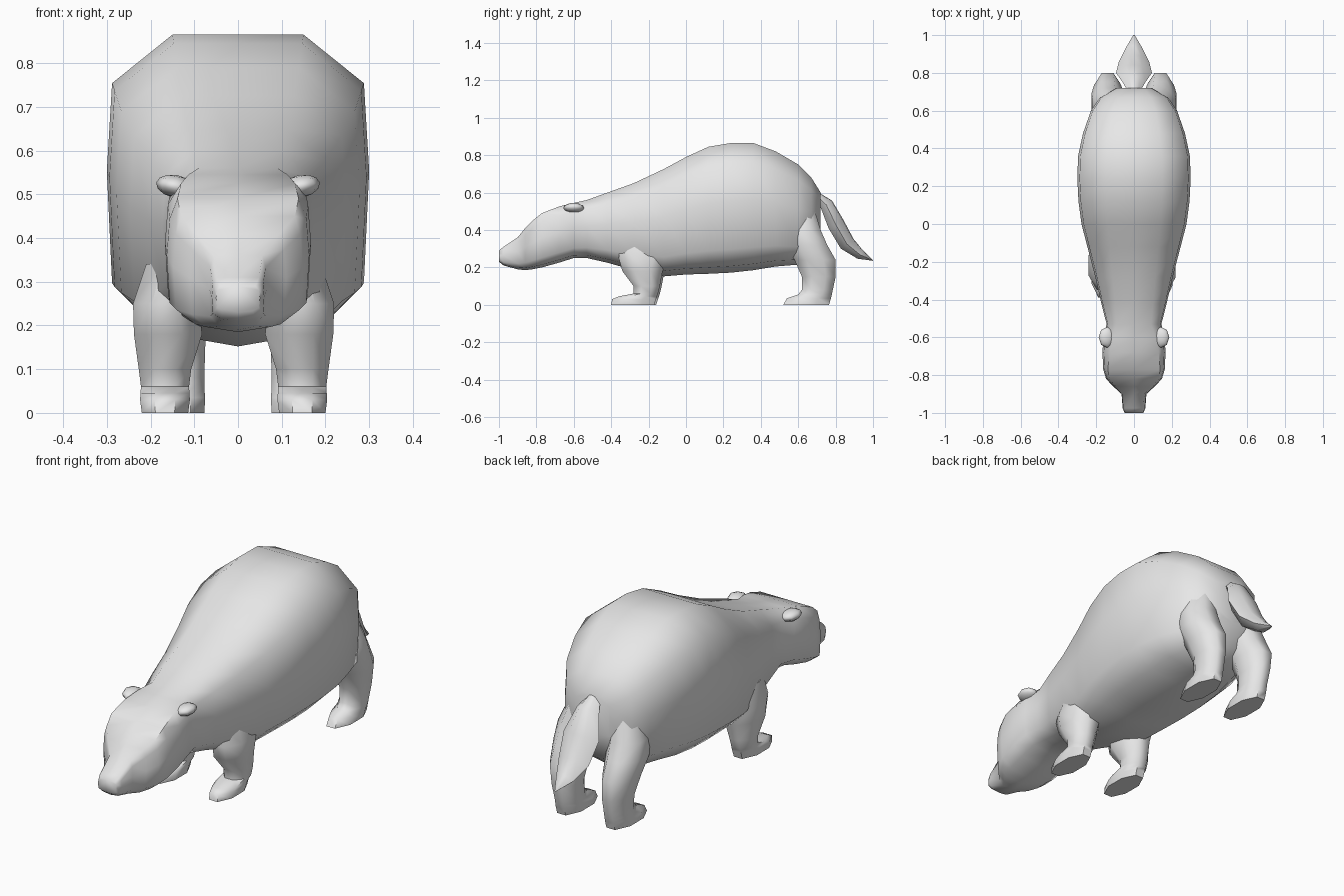
import bpy, bmesh, math
from mathutils import Vector

fur = bpy.data.materials.new("grey fur")
fur.diffuse_color = (0.8, 0.8, 0.8, 1)


def finish(obj, angle=50):
    obj.data.materials.append(fur)
    bpy.ops.object.select_all(action='DESELECT')
    obj.select_set(True)
    bpy.context.view_layer.objects.active = obj
    bpy.ops.object.shade_smooth_by_angle(angle=math.radians(angle))


def loft(name, rings, angle=50):
    """Skin a list of closed rings and cap both ends."""
    bm = bmesh.new()
    loops = [[bm.verts.new(p) for p in ring] for ring in rings]
    n = len(loops[0])
    for a, b in zip(loops, loops[1:]):
        for i in range(n):
            j = (i + 1) % n
            bm.faces.new((a[i], a[j], b[j], b[i]))
    bm.faces.new(loops[0])
    bm.faces.new(loops[-1])
    bmesh.ops.recalc_face_normals(bm, faces=bm.faces)
    me = bpy.data.meshes.new(name)
    bm.to_mesh(me)
    bm.free()
    obj = bpy.data.objects.new(name, me)
    bpy.context.collection.objects.link(obj)
    finish(obj, angle)


def body_ring(y, low, high, w, flat):
    """Faceted barrel section; flat is the width share of the top facet."""
    half = [(flat, 1), (0.96, 0.84), (1, 0.55), (0.96, 0.18), (0.66, 0.05)]
    pts = [(0, 1)] + half + [(0, 0)] + [(-x, t) for x, t in reversed(half)]
    return [Vector((x * w, y, low + t * (high - low))) for x, t in pts]


# Head, neck and body in one skin: y, bottom, top, half width, flat top share
body = [
    (-1.00, 0.23, 0.29, 0.050, 0.80), (-0.975, 0.21, 0.31, 0.060, 0.80),
    (-0.90, 0.19, 0.36, 0.066, 0.85), (-0.86, 0.185, 0.41, 0.110, 0.88),
    (-0.82, 0.19, 0.45, 0.148, 0.88), (-0.77, 0.20, 0.49, 0.163, 0.85),
    (-0.68, 0.225, 0.525, 0.167, 0.78), (-0.60, 0.25, 0.545, 0.162, 0.70),
    (-0.53, 0.25, 0.56, 0.145, 0.62), (-0.42, 0.225, 0.60, 0.173, 0.58),
    (-0.28, 0.185, 0.65, 0.205, 0.55), (-0.12, 0.152, 0.725, 0.247, 0.52),
    (0.00, 0.162, 0.79, 0.278, 0.50), (0.12, 0.166, 0.845, 0.294, 0.50),
    (0.24, 0.172, 0.865, 0.300, 0.50), (0.36, 0.185, 0.865, 0.296, 0.50),
    (0.48, 0.205, 0.82, 0.270, 0.50), (0.60, 0.215, 0.75, 0.228, 0.50),
    (0.67, 0.27, 0.68, 0.180, 0.50), (0.72, 0.38, 0.60, 0.095, 0.55),
]
loft("body", [body_ring(*s) for s in body], 60)


def leg(name, side, dx, dy, rings):
    """Octagonal leg running into its foot: z, centre x, front y, back y, half width."""
    out = []
    for z, cx, y0, y1, rx in rings:
        ring = []
        for i in range(8):
            a = math.tau * (i + 0.5) / 8
            ring.append(Vector((side * (cx + dx + rx * math.cos(a) / 0.924),
                                (y0 + y1) / 2 + dy + (y1 - y0) / 2 * math.sin(a) / 0.924, z)))
        out.append(ring)
    loft(name, out, 60)


front = [(0.34, 0.13, -0.35, -0.08, 0.06), (0.25, 0.145, -0.36, -0.10, 0.075),
         (0.18, 0.140, -0.34, -0.125, 0.078), (0.10, 0.147, -0.28, -0.14, 0.06),
         (0.06, 0.147, -0.28, -0.15, 0.055), (0.045, 0.147, -0.36, -0.155, 0.056),
         (0.03, 0.147, -0.395, -0.16, 0.057), (0, 0.147, -0.40, -0.17, 0.053)]
hind = [(0.50, 0.12, 0.52, 0.69, 0.06), (0.40, 0.135, 0.53, 0.72, 0.085),
        (0.32, 0.140, 0.54, 0.755, 0.085), (0.24, 0.140, 0.58, 0.80, 0.072),
        (0.15, 0.135, 0.62, 0.80, 0.060), (0.08, 0.132, 0.62, 0.785, 0.055),
        (0.055, 0.132, 0.60, 0.78, 0.055), (0.035, 0.132, 0.54, 0.775, 0.057),
        (0, 0.132, 0.52, 0.765, 0.055)]
leg("front_leg_right", 1, 0, 0, front)
leg("front_leg_left", -1, 0.02, 0.01, front)
leg("hind_leg_right", 1, 0, 0, hind)
leg("hind_leg_left", -1, 0, 0, hind)

# Leaf-shaped tail: y, z, half width, half thickness
tail = [(0.69, 0.59, 0.025, 0.02), (0.75, 0.535, 0.060, 0.038), (0.80, 0.43, 0.095, 0.048),
        (0.86, 0.325, 0.080, 0.045), (0.93, 0.268, 0.045, 0.028), (1.0, 0.237, 0.004, 0.002)]
rings = []
for i, (y, z, w, t) in enumerate(tail):
    p, q = tail[max(i - 1, 0)], tail[min(i + 1, len(tail) - 1)]
    d = Vector((0, q[0] - p[0], q[1] - p[1])).normalized()
    nrm = Vector((0, -d.z, d.y))
    if i == len(tail) - 1:
        nrm = Vector((0, 0, 1))
    ring = [(1, 0), (0.45, 0.9), (0, 1), (-0.45, 0.9), (-1, 0), (-0.45, -0.9), (0.45, -0.9)]
    rings.append([Vector((a * w, y, z)) + nrm * (b * t) for a, b in ring])
loft("tail", rings, 70)

# Small rounded ears
for side, label in ((1, "right"), (-1, "left")):
    bpy.ops.mesh.primitive_uv_sphere_add(segments=8, ring_count=6, radius=1,
                                         location=(side * 0.143, -0.60, 0.518),
                                         rotation=(0, side * -0.2, 0))
    ear = bpy.context.object
    ear.name = "ear_" + label
    ear.scale = (0.045, 0.055, 0.026)
    finish(ear, 60)
